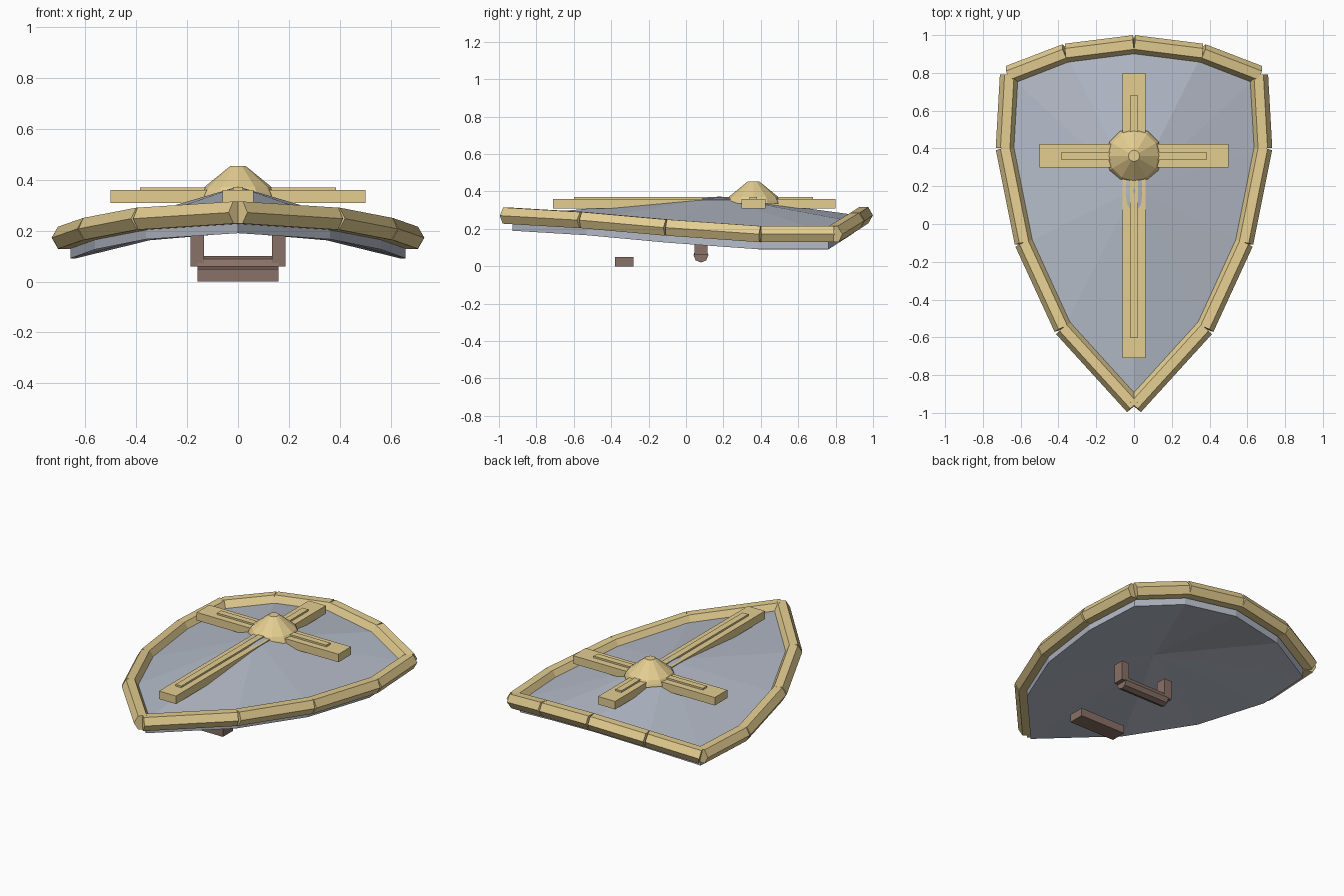
import bpy, bmesh, math
from mathutils import Vector

old = bpy.data.objects.get("Cube")
if old:
    bpy.data.objects.remove(old, do_unlink=True)


def material(name, rgb):
    m = bpy.data.materials.new(name)
    m.use_nodes = True
    m.diffuse_color = (*rgb, 1)
    m.node_tree.nodes["Principled BSDF"].inputs["Base Color"].default_value = (*rgb, 1)
    return m


gold = material("pale gold", (0.77, 0.61, 0.28))
steel = material("blue grey steel", (0.46, 0.50, 0.58))
leather = material("brown leather", (0.25, 0.165, 0.135))


def finish(name, bm, mat):
    bmesh.ops.recalc_face_normals(bm, faces=bm.faces[:])
    mesh = bpy.data.meshes.new(name)
    bm.to_mesh(mesh)
    bm.free()
    mesh.materials.append(mat)
    ob = bpy.data.objects.new(name, mesh)
    bpy.context.collection.objects.link(ob)
    return ob


def box(name, low, high, mat):
    bm = bmesh.new()
    bmesh.ops.create_cube(bm, size=1)
    low, high = Vector(low), Vector(high)
    for v in bm.verts:
        v.co = (low + high) / 2 + v.co * (high - low)
    return finish(name, bm, mat)


def skin(name, rings, mat):
    """Join equal rings of points into a closed solid with flat ends."""
    bm = bmesh.new()
    rings = [[bm.verts.new(p) for p in ring] for ring in rings]
    count = len(rings[0])
    bm.faces.new(rings[0])
    bm.faces.new(rings[-1])
    for a, b in zip(rings, rings[1:]):
        for i in range(count):
            j = (i + 1) % count
            bm.faces.new((a[i], a[j], b[j], b[i]))
    return finish(name, bm, mat)


def circle(center, u, v, radius, sides):
    angles = [math.tau * i / sides for i in range(sides)]
    return [center + radius * (u * math.cos(t) + v * math.sin(t)) for t in angles]


def bar(name, a, b, radius, sides, mat):
    """Straight faceted bar from a to b, with corners pointing sideways."""
    a, b = Vector(a), Vector(b)
    d = (b - a).normalized()
    side = d.cross(Vector((0, 0, 1))).normalized()
    up = side.cross(d)
    return skin(name, [circle(p, side, up, radius, sides) for p in (a, b)], mat)


# Half outline of the shield, from the top edge down to the point
half = [(0, 0.95, 0.273), (0.36, 0.905, 0.243), (0.66, 0.79, 0.172), (0.682, 0.40, 0.172),
        (0.582, -0.10, 0.207), (0.375, -0.55, 0.247), (0, -0.962, 0.271)]
outline = half + [(-x, y, z) for x, y, z in half[-2:0:-1]]

# Shield plate: a shallow faceted fan with a thick edge
bm = bmesh.new()
top = [bm.verts.new((x * 0.965, y * 0.965, z)) for x, y, z in outline]
low = [bm.verts.new((x * 0.965, y * 0.965, z - 0.081)) for x, y, z in outline]
peak = bm.verts.new((0, 0.18, 0.373))
hollow = bm.verts.new((0, 0.18, 0.262))
n = len(outline)
for i in range(n):
    j = (i + 1) % n
    bm.faces.new((top[i], top[j], peak))
    bm.faces.new((low[i], low[j], hollow))
    bm.faces.new((top[i], top[j], low[j], low[i]))
finish("shield_plate", bm, steel)

# Rim bars
for i in range(n):
    bar(f"rim_bar_{i + 1}", outline[i], outline[(i + 1) % n], 0.05, 6, gold)

# Cross with raised ridges
box("cross_long_bar", (-0.06, -0.71, 0.309), (0.06, 0.80, 0.360), gold)
box("cross_short_bar", (-0.50, 0.298, 0.308), (0.50, 0.424, 0.359), gold)
box("cross_long_ridge", (-0.02, -0.60, 0.34), (0.02, 0.68, 0.371), gold)
box("cross_short_ridge", (-0.385, 0.34, 0.34), (0.385, 0.38, 0.370), gold)

# Central boss, steeper at the foot
profile = [(0.15, 0.335), (0.144, 0.35), (0.132, 0.371), (0.03, 0.454)]
skin("boss", [circle(Vector((0, 0.361, z)), Vector((1, 0, 0)), Vector((0, 1, 0)), r, 12)
              for r, z in profile], gold)

# Handle and arm strap on the underside
bar("handle_grip", (-0.16, 0.08, 0.06), (0.16, 0.08, 0.06), 0.04, 8, leather)
for name, x in (("left", 0.16), ("right", -0.16)):
    box(f"handle_post_{name}", (x - 0.026, 0.045, 0.06), (x + 0.026, 0.115, 0.182), leather)
box("arm_strap", (-0.16, -0.38, 0), (0.16, -0.28, 0.05), leather)
